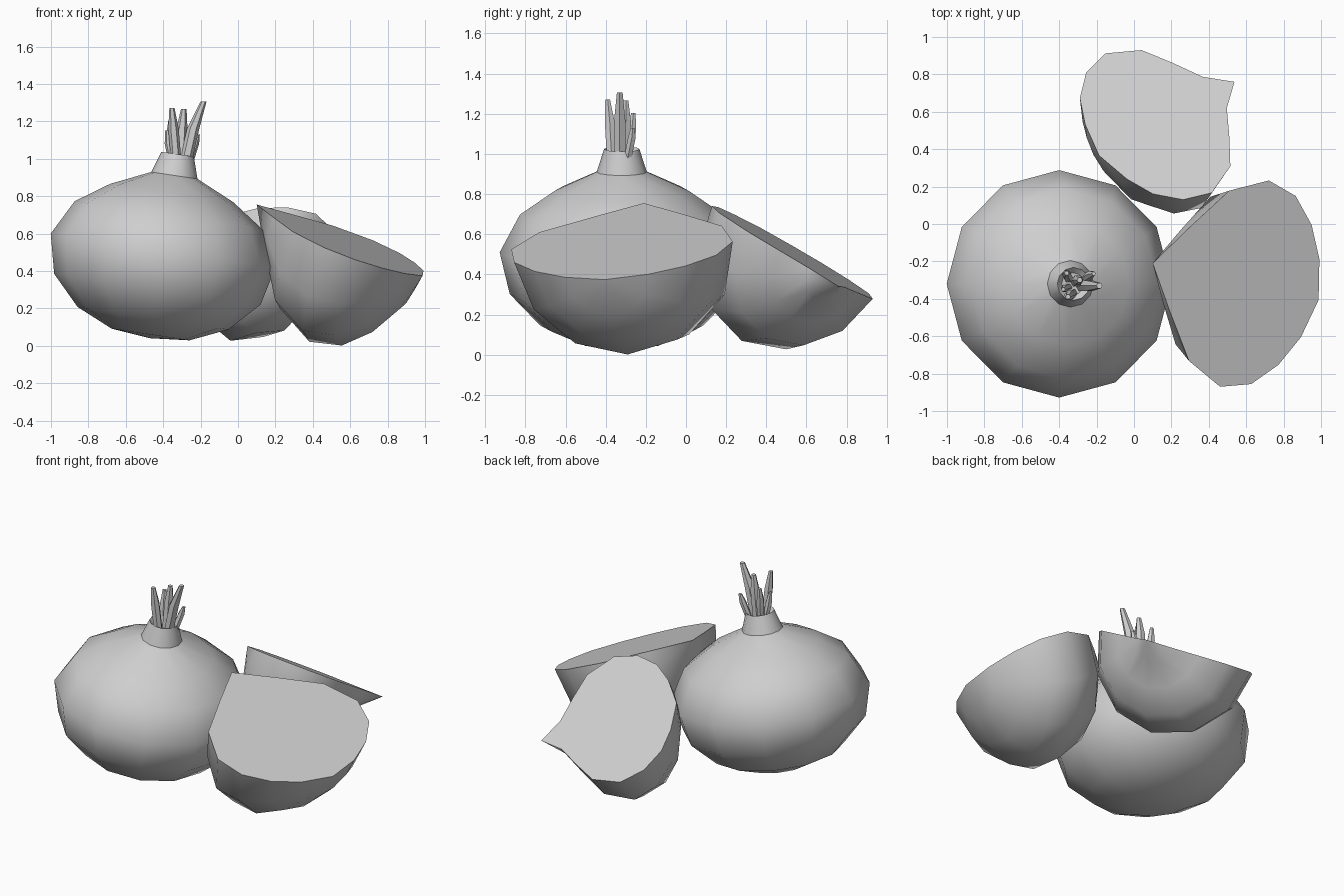
import bpy, bmesh
from math import pi, radians, cos, sin
from mathutils import Vector, Matrix

cube = bpy.data.objects.get("Cube")
if cube:
    bpy.data.objects.remove(cube)

grey = bpy.data.materials.new("plain_grey")
grey.use_nodes = True
GREY = (0.62, 0.62, 0.62, 1)
grey.diffuse_color = GREY
grey.node_tree.nodes["Principled BSDF"].inputs["Base Color"].default_value = GREY

# Profiles (radius, height above the widest ring), from the root upwards
WHOLE = [(0, -.475), (.21, -.455), (.408, -.367), (.558, -.21), (.608, 0),
         (.507, .19), (.333, .31), (.125, .405),
         (.088, .52), (.06, .49), (0, .485)]
SIDE_HALF = [(0, -.44), (.215, -.39), (.385, -.3), (.517, -.172), (.567, 0),
             (.468, .21), (.23, .385), (0, .545)]
BACK_HALF = [(0, -.385), (.2, -.34), (.35, -.273), (.465, -.155), (.51, 0),
             (.425, .177), (.27, .275), (.115, .363), (0, .49)]


def finish(obj, angle):
    bpy.ops.object.select_all(action="DESELECT")
    obj.select_set(True)
    bpy.context.view_layer.objects.active = obj
    bpy.ops.object.shade_smooth_by_angle(angle=radians(angle))


def add_object(name, bm, angle):
    """Turn a bmesh into a shaded grey object."""
    bmesh.ops.recalc_face_normals(bm, faces=bm.faces)
    mesh = bpy.data.meshes.new(name)
    bm.to_mesh(mesh)
    bm.free()
    mesh.materials.append(grey)
    obj = bpy.data.objects.new(name, mesh)
    bpy.context.collection.objects.link(obj)
    finish(obj, angle)


def lathe(name, profile, turn, steps, matrix):
    """Turn a profile about z; a half turn gets a flat cut face."""
    bm = bmesh.new()
    verts = [bm.verts.new((r, 0, h)) for r, h in profile]
    edges = [bm.edges.new(pair) for pair in zip(verts, verts[1:])]
    bmesh.ops.spin(bm, geom=verts + edges, axis=(0, 0, 1), cent=(0, 0, 0),
                   angle=-turn, steps=steps)
    bmesh.ops.remove_doubles(bm, verts=bm.verts, dist=.0005)
    rim = [e for e in bm.edges if e.is_boundary]
    if rim:
        bmesh.ops.edgeloop_fill(bm, edges=rim)
    bm.transform(matrix)
    add_object(name, bm, 42)


def half_matrix(tip, root, normal, tip_height):
    """Place a half bulb by its neck tip, root and cut-face direction."""
    tip, root = Vector(tip), Vector(root)
    up = (tip - root).normalized()
    out = Vector(normal)
    out = (out - up * out.dot(up)).normalized()
    side = out.cross(up)
    turn = Matrix((side, out, up)).transposed().to_4x4()
    return Matrix.Translation(tip - up * tip_height) @ turn


# Whole bulb, leaning slightly to its left
lathe("whole_bulb", WHOLE, 2 * pi, 12,
      Matrix.Translation((-.4, -.32, .51)) @ Matrix.Rotation(radians(8.5), 4, "Y"))

# Two halves resting against it, cut faces upwards
lathe("side_half", SIDE_HALF, pi, 6,
      half_matrix((.1, -.21, .755), (.98, -.405, .377), (.4, -.13, 1), .545))
lathe("back_half", BACK_HALF, pi, 6,
      half_matrix((.537, .76, .34), (-.18, .37, .632), (.08, .6, 1), .49))


def sprout(name, base, middle, tip, width):
    """A bent, tapering six-sided shoot."""
    rings = []
    bm = bmesh.new()
    for point, r in ((base, width), (middle, width), (tip, width * .5)):
        rings.append([bm.verts.new((point[0] + r * cos(k * pi / 3),
                                    point[1] + r * sin(k * pi / 3), point[2]))
                      for k in range(6)])
    for low, high in zip(rings, rings[1:]):
        for k in range(6):
            n = (k + 1) % 6
            bm.faces.new((low[k], low[n], high[n], high[k]))
    bm.faces.new(rings[-1])
    bm.faces.new(rings[0][::-1])
    add_object(name, bm, 50)


# Shoots growing from the neck: base, middle, tip, width
SHOOTS = [
    ((-.28, -.33, .98), (-.24, -.33, 1.16), (-.185, -.33, 1.305), .033),
    ((-.33, -.37, .98), (-.345, -.38, 1.16), (-.353, -.39, 1.27), .028),
    ((-.31, -.31, .98), (-.3, -.3, 1.16), (-.29, -.3, 1.265), .03),
    ((-.35, -.29, .98), (-.36, -.27, 1.12), (-.36, -.262, 1.205), .025),
    ((-.26, -.29, .98), (-.23, -.27, 1.08), (-.215, -.265, 1.13), .022),
    ((-.35, -.34, .98), (-.37, -.345, 1.08), (-.378, -.35, 1.15), .022),
]
for i, shoot in enumerate(SHOOTS):
    sprout(f"shoot_{i + 1}", *shoot)
